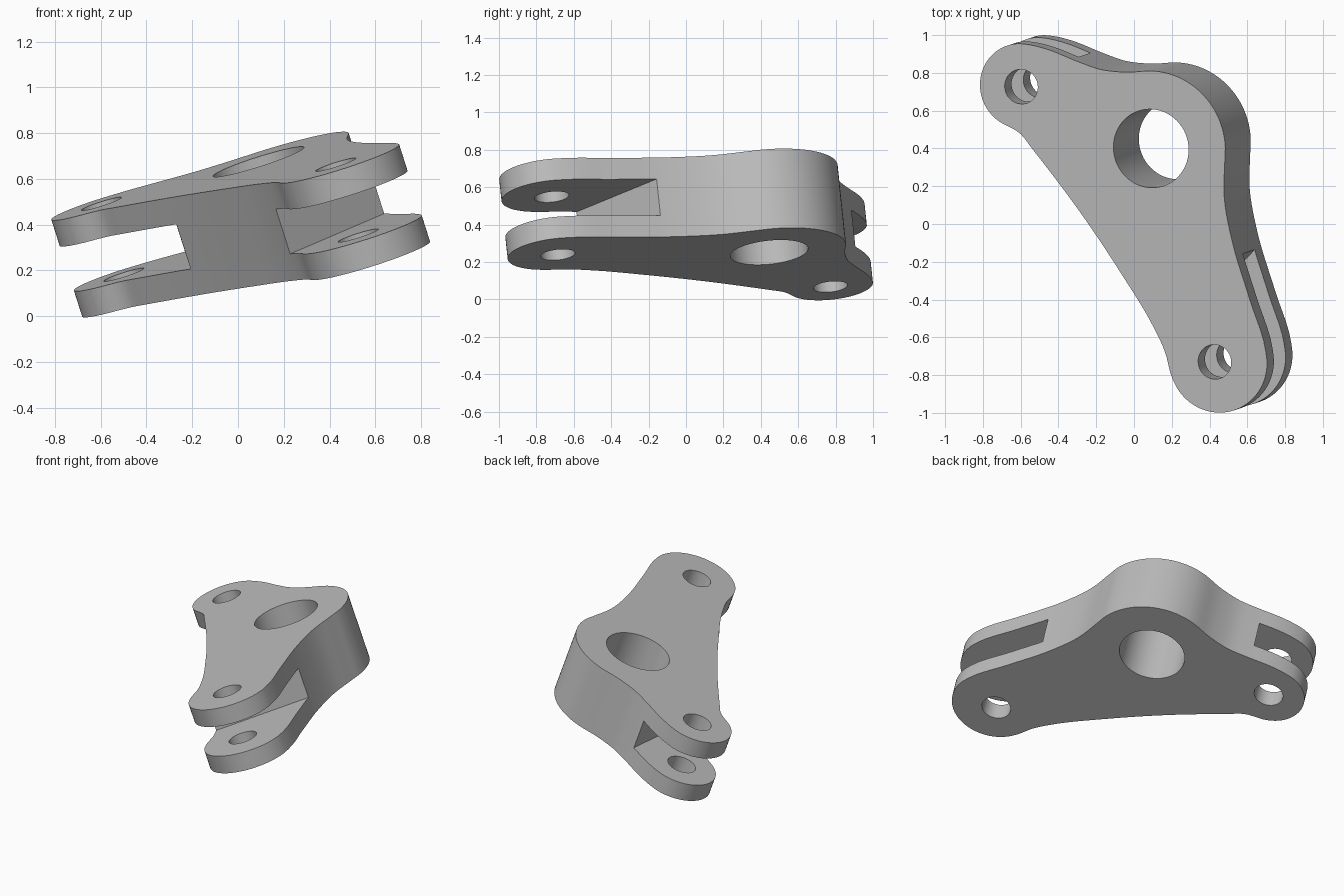
import bpy, bmesh, math
from mathutils import Vector
from mathutils.geometry import interpolate_bezier

if "Cube" in bpy.data.objects:
    bpy.data.objects.remove(bpy.data.objects["Cube"], do_unlink=True)

SLOPE_X, SLOPE_Y = 0.318, 0.106      # tilt of the plate
TOP = 0.604                          # height of the upper face at the centre
THICK = 0.447
NORMAL = Vector((-SLOPE_X, -SLOPE_Y, 1)).normalized()
TILT = Vector((0, 0, 1)).rotation_difference(NORMAL)

steel = bpy.data.materials.new("plain grey")
steel.use_nodes = True
steel.diffuse_color = (0.5, 0.5, 0.5, 1)
steel.node_tree.nodes["Principled BSDF"].inputs["Base Color"].default_value = (0.5, 0.5, 0.5, 1)


def flat(x, y):
    """Plan position to a point in the plane of the tilted plate."""
    return TILT.inverted() @ Vector((x, y, SLOPE_X * x + SLOPE_Y * y))


def arc(centre, radius, start, end, steps):
    c = flat(*centre)
    angles = [math.radians(start + (end - start) * i / steps) for i in range(steps + 1)]
    return [c + radius * Vector((math.cos(a), math.sin(a), 0)) for a in angles]


def smooth_loop(points, steps=5):
    """Closed smooth curve through the points."""
    n = len(points)
    tangents = []
    for i, p in enumerate(points):
        a, b = p - points[i - 1], points[(i + 1) % n] - p
        tangents.append((a / a.length_squared + b / b.length_squared).normalized())
    loop = []
    for i, p in enumerate(points):
        q = points[(i + 1) % n]
        h = (q - p).length / 3
        loop += interpolate_bezier(p, p + tangents[i] * h,
                                   q - tangents[(i + 1) % n] * h, q, steps + 1)[:-1]
    return loop


def prism(name, loop, top, bottom):
    """Extrude a loop between two depths below the upper face."""
    bm = bmesh.new()
    face = bm.faces.new([bm.verts.new((p.x, p.y, -bottom)) for p in loop])
    out = bmesh.ops.extrude_face_region(bm, geom=[face])
    moved = [v for v in out["geom"] if isinstance(v, bmesh.types.BMVert)]
    bmesh.ops.translate(bm, verts=moved, vec=(0, 0, bottom - top))
    bmesh.ops.recalc_face_normals(bm, faces=bm.faces)
    mesh = bpy.data.meshes.new(name)
    bm.to_mesh(mesh)
    bm.free()
    mesh.materials.append(steel)
    obj = bpy.data.objects.new(name, mesh)
    bpy.context.collection.objects.link(obj)
    obj.rotation_mode = 'QUATERNION'
    obj.rotation_quaternion = TILT
    obj.location = (0, 0, TOP)
    return obj


# Plate outline: two end lobes and the central boss, joined by flowing edges
BOSS, SIDE, FRONT = (0.09, 0.40), (-0.60, 0.73), (0.445, -0.728)
outline = arc(SIDE, 0.226, 80, 230, 10)
outline += [flat(*p) for p in ((-0.6, 0.476), (-0.54, 0.4), (-0.275, 0.048),
                               (-0.063, -0.27), (0.095, -0.53), (0.164, -0.677))]
outline += arc(FRONT, 0.272, 200, 372, 12)
outline += [flat(*p) for p in ((0.613, -0.4), (0.518, -0.085), (0.477, 0.15))]
outline += arc(BOSS, 0.413, -8, 84, 8)
outline += [flat(*p) for p in ((-0.053, 0.804), (-0.185, 0.82),
                               (-0.29, 0.857), (-0.476, 0.93))]
body = prism("rocker_arm", smooth_loop(outline), 0, THICK)

# Cutters: bores through the plate and open slots that fork both lobes
cutters = [prism("bore_cutter", arc(c, r, 0, 360, 64)[:-1], -0.1, THICK + 0.1)
           for c, r in ((BOSS, 0.209), ((-0.597, 0.727), 0.092), ((0.427, -0.73), 0.092))]
slots = (((-0.296, -0.2), (-0.337, 1.1), (-1.2, 1.1), (-1.2, -0.2)),
         ((-0.08, -0.816), (0.76, 0.06), (1.4, -0.6), (0.5, -1.5)))
cutters += [prism("slot_cutter", [flat(*p) for p in quad], 0.27 * THICK, 0.73 * THICK)
            for quad in slots]

bpy.ops.object.select_all(action='DESELECT')
bpy.context.view_layer.objects.active = body
body.select_set(True)
for cutter in cutters:
    cutter.hide_render = True
    mod = body.modifiers.new("cut", 'BOOLEAN')
    mod.operation, mod.solver, mod.object = 'DIFFERENCE', 'EXACT', cutter
    bpy.ops.object.modifier_apply(modifier=mod.name)
    bpy.data.objects.remove(cutter, do_unlink=True)
bpy.ops.object.shade_smooth_by_angle(angle=math.radians(30))
